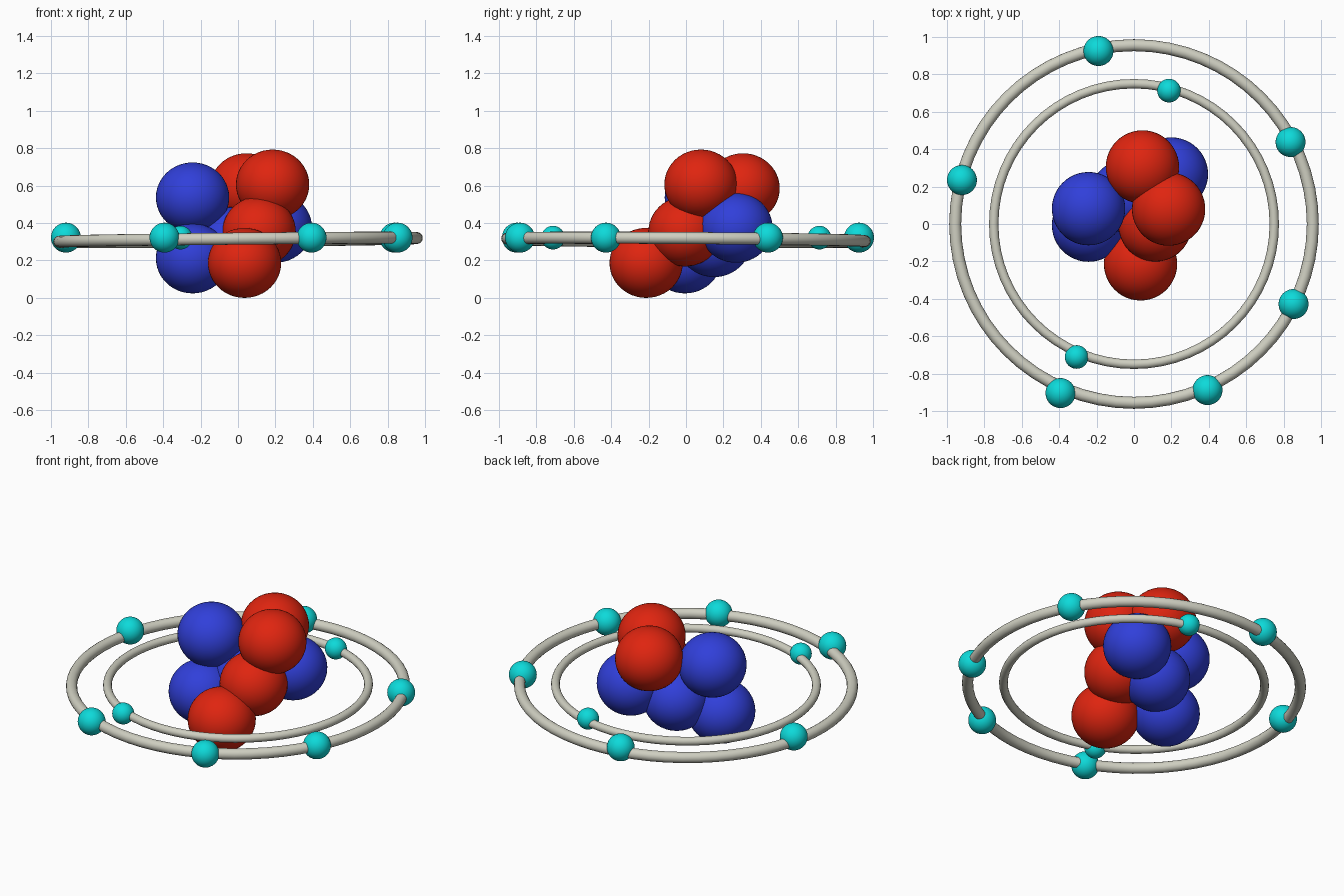
import bpy
import math

cube = bpy.data.objects.get("Cube")
if cube:
    bpy.data.objects.remove(cube, do_unlink=True)


def material(name, rgb):
    mat = bpy.data.materials.new(name)
    mat.use_nodes = True
    colour = (*rgb, 1.0)
    mat.diffuse_color = colour
    mat.node_tree.nodes["Principled BSDF"].inputs["Base Color"].default_value = colour
    return mat


red = material("red", (0.74, 0.018, 0.005))
blue = material("blue", (0.03, 0.05, 0.70))
cyan = material("cyan", (0.004, 0.70, 0.70))
ivory = material("ivory grey", (0.62, 0.62, 0.53))


def finish(name, mat):
    obj = bpy.context.object
    obj.name = name
    obj.data.materials.append(mat)
    bpy.ops.object.shade_smooth()
    return obj


def ball(name, mat, centre, radius, height):
    bpy.ops.mesh.primitive_uv_sphere_add(segments=48, ring_count=24, radius=1, location=centre)
    finish(name, mat).scale = (radius, radius, height)


def orbit(name, major, minor, z):
    bpy.ops.mesh.primitive_torus_add(
        major_radius=major, minor_radius=minor, major_segments=64, minor_segments=16,
        location=(0, 0, z), rotation=(math.radians(-0.4), math.radians(-0.6), 0))
    finish(name, ivory)


# Nucleus: slightly flattened overlapping balls
protons = [(0.035, -0.213, 0.187), (0.113, -0.005, 0.355),
           (0.185, 0.08, 0.606), (0.045, 0.305, 0.586)]
neutrons = [(-0.243, 0.082, 0.537), (-0.243, -0.006, 0.211),
            (0.2, 0.267, 0.375), (-0.04, 0.15, 0.298)]
for name, mat, centres in (("proton", red, protons), ("neutron", blue, neutrons)):
    for i, centre in enumerate(centres):
        ball(f"{name}_{i + 1}", mat, centre, 0.196, 0.187)

# Orbit rings
orbit("outer_orbit", 0.956, 0.032, 0.31)
orbit("inner_orbit", 0.75, 0.025, 0.315)

# Electrons riding on the rings
outer = [(-0.92, 0.235), (-0.19, 0.925), (0.837, 0.438),
         (0.853, -0.428), (0.393, -0.888), (-0.393, -0.904)]
inner = [(0.187, 0.713), (-0.307, -0.711)]
for name, spots, radius in (("outer_electron", outer, 0.08), ("inner_electron", inner, 0.063)):
    for i, (x, y) in enumerate(spots):
        ball(f"{name}_{i + 1}", cyan, (x, y, 0.322), radius, radius)
